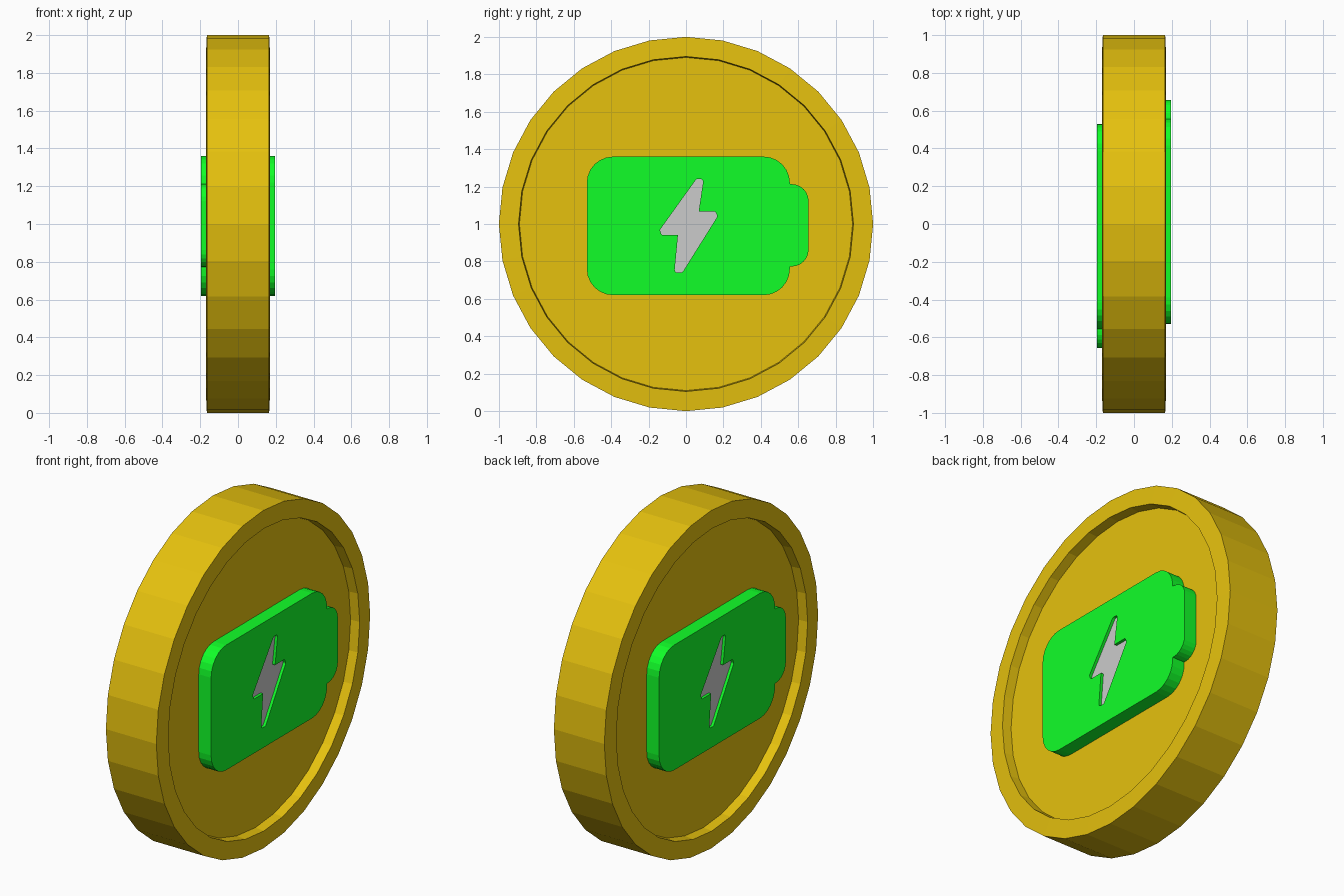
import bpy, bmesh
from math import pi, sin, cos, tan
from mathutils import Vector, Matrix

if "Cube" in bpy.data.objects:
    bpy.data.objects.remove(bpy.data.objects["Cube"])


def material(name, color):
    m = bpy.data.materials.new(name)
    m.diffuse_color = (*color, 1)
    m.use_nodes = True
    m.node_tree.nodes["Principled BSDF"].inputs["Base Color"].default_value = m.diffuse_color
    return m


def finish(bm, name, mat=None):
    bmesh.ops.recalc_face_normals(bm, faces=bm.faces)
    me = bpy.data.meshes.new(name)
    bm.to_mesh(me)
    bm.free()
    ob = bpy.data.objects.new(name, me)
    bpy.context.collection.objects.link(ob)
    if mat:
        me.materials.append(mat)
    return ob


def rounded(corners, steps=6):
    """Outline in (y, z) from (y, z, radius) corners; radius 0 stays sharp."""
    out = []
    for i, (y, z, r) in enumerate(corners):
        p = Vector((y, z))
        if r == 0:
            out.append(p)
            continue
        a = (Vector(corners[i - 1][:2]) - p).normalized()
        b = (Vector(corners[(i + 1) % len(corners)][:2]) - p).normalized()
        half = a.angle(b) / 2
        centre = p + (a + b).normalized() * (r / sin(half))
        start = (p + a * (r / tan(half)) - centre).normalized()
        end = (p + b * (r / tan(half)) - centre).normalized()
        out += [centre + start.slerp(end, k / steps) * r for k in range(steps + 1)]
    return out


def plate(name, outlines, x0, x1, turn, mat=None):
    """Extruded plate along x; any further outlines are holes."""
    bm = bmesh.new()
    for pts in outlines:
        vs = [bm.verts.new((x0, p.x, p.y)) for p in pts]
        for i, v in enumerate(vs):
            bm.edges.new((vs[i - 1], v))
    bmesh.ops.triangle_fill(bm, use_beauty=True, use_dissolve=False, edges=bm.edges[:])
    ext = bmesh.ops.extrude_face_region(bm, geom=bm.faces[:], use_keep_orig=True)
    moved = [g for g in ext["geom"] if isinstance(g, bmesh.types.BMVert)]
    bmesh.ops.translate(bm, verts=moved, vec=(x1 - x0, 0, 0))
    bmesh.ops.rotate(bm, verts=bm.verts, cent=(0, 0, 0), matrix=Matrix.Rotation(turn, 3, 'Z'))
    return finish(bm, name, mat)


gold = material("gold", (0.787, 0.534, 0.0043))
green = material("green", (0.0056, 1.0, 0.0216))

# Coin: 32-sided disc with a raised rim on both faces
FLOOR, SIDES = 0.114, 32
half = [(FLOOR, 0.89), (0.17, 0.895), (0.165, 1.0)]
profile = half + [(-x, r) for x, r in reversed(half)]
bm = bmesh.new()
rings = [[bm.verts.new((x, r * sin(2 * pi * k / SIDES), 1 + r * cos(2 * pi * k / SIDES)))
          for k in range(SIDES)] for x, r in profile]
for a, b in zip(rings, rings[1:]):
    for k in range(SIDES):
        bm.faces.new((a[k - 1], a[k], b[k], b[k - 1]))
bm.faces.new(rings[0])
bm.faces.new(rings[-1])
finish(bm, "coin", gold)

# Battery outline with terminal, and lightning bolt outline
battery = rounded([(-0.53, 0.62, 0.14), (0.555, 0.62, 0.14), (0.555, 0.773, 0),
                   (0.655, 0.773, 0.09), (0.655, 1.213, 0.09), (0.555, 1.213, 0),
                   (0.555, 1.36, 0.14), (-0.53, 1.36, 0.14)])
bolt = rounded([(0.056, 1.241, 0.015), (0.094, 1.241, 0.015), (0.068, 1.067, 0),
                (0.158, 1.067, 0.01), (0.168, 1.04, 0.01), (-0.02, 0.74, 0.015),
                (-0.062, 0.74, 0.015), (-0.043, 0.941, 0), (-0.13, 0.941, 0.01),
                (-0.14, 0.968, 0.01)], 3)

# One battery emblem on each face, the second turned half way round
for side, turn in (("right", 0), ("left", pi)):
    plate("battery_" + side, [battery, bolt], FLOOR - 0.01, 0.195, turn, green)
    plate("bolt_" + side, [bolt], FLOOR - 0.01, 0.178, turn)
